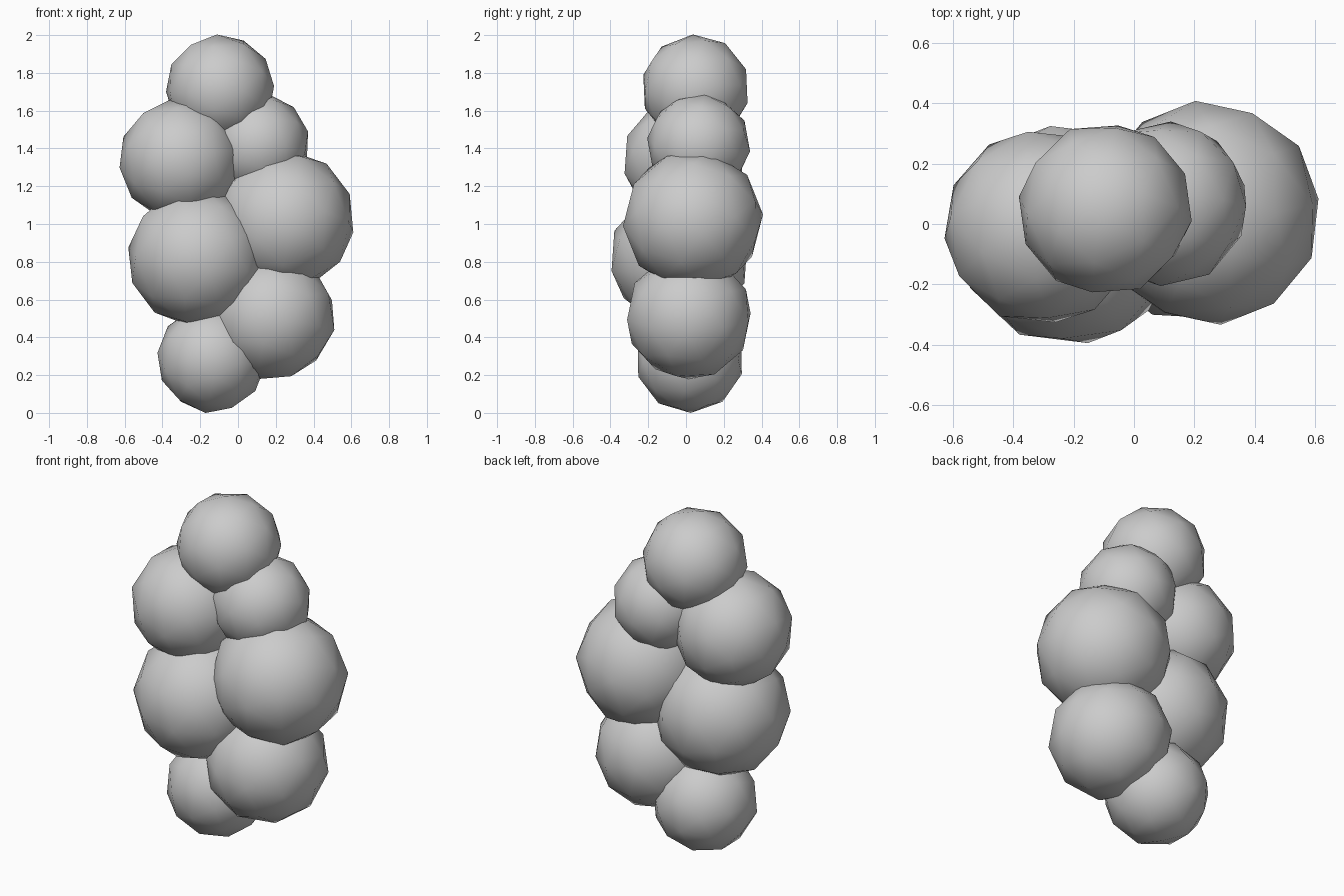
import bpy, random

if "Cube" in bpy.data.objects:
    bpy.data.objects.remove(bpy.data.objects["Cube"])

random.seed(4)

# stacked cluster of low-poly, smooth-shaded balls: name, centre, radius
balls = [
    ("top_ball",         (-0.095, 0.05, 1.715), 0.289),
    ("upper_left_ball",  (-0.305, -0.01, 1.34), 0.327),
    ("upper_right_ball", (0.105, 0.067, 1.42),  0.275),
    ("mid_right_ball",   (0.245, 0.037, 1.02),  0.374),
    ("mid_left_ball",    (-0.215, -0.035, 0.825), 0.372),
    ("lower_right_ball", (0.18, 0.015, 0.51),   0.338),
    ("bottom_left_ball", (-0.14, 0.02, 0.287),  0.289),
]


def add_ball(name, centre, radius):
    # each ball is turned at random so its facets look irregular
    turn = [random.uniform(0, 6.28) for _ in range(3)]
    bpy.ops.mesh.primitive_ico_sphere_add(
        subdivisions=2, radius=radius, location=centre, rotation=turn)
    ball = bpy.context.object
    ball.name = name
    bpy.ops.object.shade_smooth()
    return ball


for b in balls:
    add_ball(*b)
